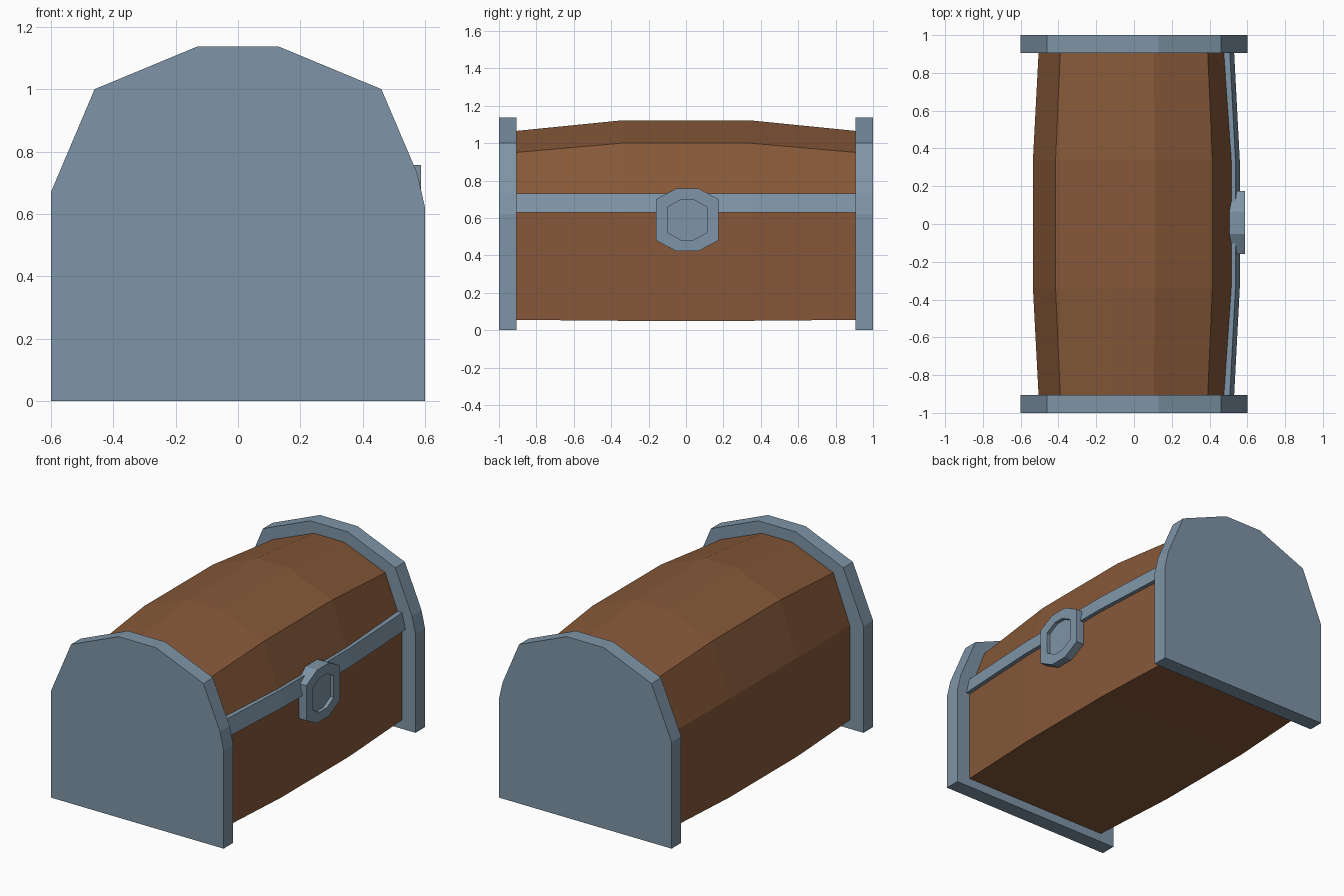
import bpy, bmesh

if "Cube" in bpy.data.objects:
    bpy.data.objects.remove(bpy.data.objects["Cube"])


def material(name, rgb):
    m = bpy.data.materials.new(name)
    m.diffuse_color = (*rgb, 1)
    m.use_nodes = True
    m.node_tree.nodes["Principled BSDF"].inputs["Base Color"].default_value = m.diffuse_color
    return m


STEEL = material("steel blue", (0.21, 0.30, 0.385))
WOOD = material("brown wood", (0.24, 0.098, 0.04))


def loft(name, rings, mat):
    """Join matching rings of points into a capped solid."""
    bm = bmesh.new()
    loops = [[bm.verts.new(p) for p in ring] for ring in rings]
    n = len(loops[0])
    for a, b in zip(loops, loops[1:]):
        for i in range(n):
            j = (i + 1) % n
            bm.faces.new((a[i], a[j], b[j], b[i]))
    bm.faces.new(loops[0])
    bm.faces.new(loops[-1])
    bmesh.ops.recalc_face_normals(bm, faces=bm.faces)
    me = bpy.data.meshes.new(name)
    bm.to_mesh(me)
    bm.free()
    me.materials.append(mat)
    ob = bpy.data.objects.new(name, me)
    bpy.context.collection.objects.link(ob)
    return ob


def section(profile, y):
    return [(x, y, z) for x, z in profile]


def bulge(name, end, mid, mat):
    """Sweep along y, wider in the middle than at the ends."""
    stations = ((-0.91, end), (-0.34, mid), (0.34, mid), (0.91, end))
    loft(name, [section(p, y) for y, p in stations], mat)


# Steel end plates
plate = [(-0.6, 0), (0.6, 0), (0.6, 0.62), (0.575, 0.73), (0.46, 1.0),
         (0.13, 1.137), (-0.13, 1.137), (-0.46, 1.0), (-0.6, 0.67)]
for name, y0, y1 in (("front_end_plate", -1, -0.905), ("rear_end_plate", 0.905, 1)):
    loft(name, [section(plate, y0), section(plate, y1)], STEEL)

# Wooden barrel-shaped chest body with its lid
body_end = [(-0.505, 0.055), (0.505, 0.055), (0.505, 0.63), (0.487, 0.70), (0.39, 0.95),
            (0.105, 1.065), (-0.105, 1.065), (-0.39, 0.95), (-0.505, 0.65)]
body_mid = [(-0.535, 0.05), (0.535, 0.05), (0.535, 0.63), (0.515, 0.73), (0.415, 1.0),
            (0.11, 1.122), (-0.11, 1.122), (-0.415, 1.0), (-0.535, 0.67)]
bulge("chest_body", body_end, body_mid, WOOD)

# Steel band along the lid seam
band_mid = [(0.50, 0.63), (0.56, 0.63), (0.537, 0.73), (0.50, 0.73)]
bulge("seam_band", [(x - 0.03, z) for x, z in band_mid], band_mid, STEEL)


# Octagonal lock with a recessed centre
def octagon(x, w, h, fw, fh, cy=0.007, cz=0.59):
    return [(x, cy + a, cz + b) for a, b in
            ((-fw, h), (fw, h), (w, fh), (w, -fh), (fw, -h), (-fw, -h), (-w, -fh), (-w, fh))]


outer = (0.167, 0.167, 0.06, 0.11)
inner = (0.105, 0.107, 0.035, 0.068)
loft("lock", [octagon(0.50, *outer), octagon(0.587, *outer),
              octagon(0.587, *inner), octagon(0.565, *inner)], STEEL)
